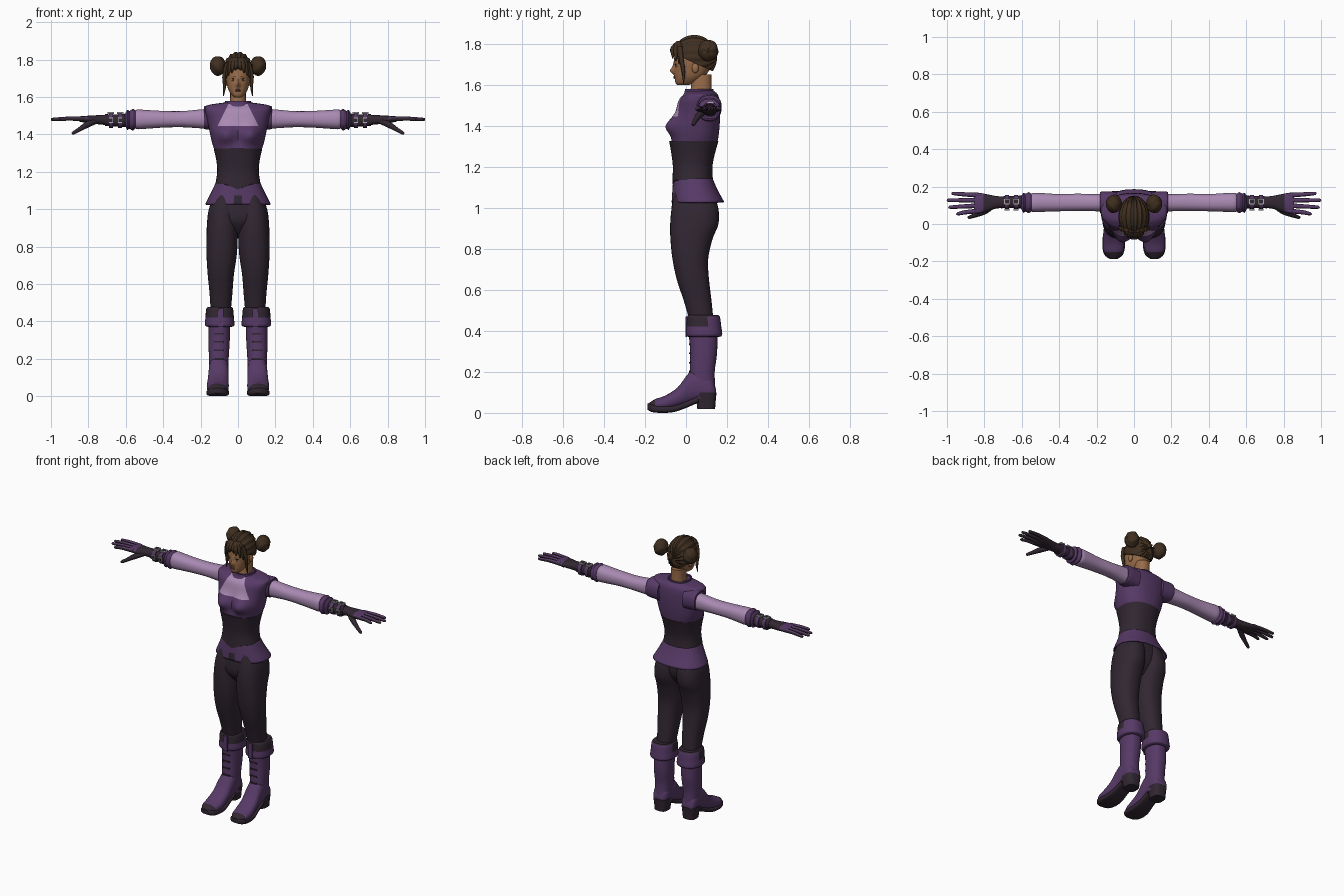
import bpy, bmesh, math
from mathutils import Vector, Matrix

if "Cube" in bpy.data.objects:
    bpy.data.objects.remove(bpy.data.objects["Cube"])


def material(name, *rgb):
    m = bpy.data.materials.new(name)
    m.use_nodes = True
    m.diffuse_color = (*rgb, 1)
    m.node_tree.nodes["Principled BSDF"].inputs["Base Color"].default_value = (*rgb, 1)
    return m


PURPLE = material("purple cloth", .095, .042, .135)
LILAC = material("lilac cloth", .40, .255, .45)
PLUM = material("dark plum", .031, .02, .031)
SKIN = material("skin", .32, .15, .067)
HAIR = material("brown hair", .05, .028, .014)
SILVER = material("silver", .45, .43, .46)
LIP = material("lips", .19, .06, .045)
WHITE = material("eye white", .5, .45, .4)


def finish(name, bm, mat, paint=None, alt=PLUM, thick=0):
    """Shade, paint faces by a rule and link the object."""
    bmesh.ops.recalc_face_normals(bm, faces=bm.faces)
    bm.normal_update()
    for f in bm.faces:
        f.smooth = True
        if paint and paint(f.calc_center_median(), f.normal):
            f.material_index = 1
    for e in bm.edges:
        if len(e.link_faces) == 2 and e.calc_face_angle(0) > .65:
            e.smooth = False
    me = bpy.data.meshes.new(name)
    bm.to_mesh(me)
    bm.free()
    me.materials.append(mat)
    me.materials.append(alt)
    ob = bpy.data.objects.new(name, me)
    bpy.context.collection.objects.link(ob)
    if thick:
        ob.modifiers.new("thickness", "SOLIDIFY").thickness = thick
    return ob


def skin_rings(bm, rings, caps=True):
    loops = [[bm.verts.new(p) for p in ring] for ring in rings]
    for a, b in zip(loops, loops[1:]):
        for i in range(len(a)):
            j = (i + 1) % len(a)
            bm.faces.new((a[i], a[j], b[j], b[i]))
    if caps:
        bm.faces.new(loops[0])
        bm.faces.new(loops[-1])


def smooth_path(pts, sub):
    out = []
    for i in range(len(pts) - 1):
        quad = [pts[min(max(i + k, 0), len(pts) - 1)] for k in (-1, 0, 1, 2)]
        for k in range(sub):
            u = k / sub
            out.append([.5 * (2 * b + (c - a) * u + (2 * a - 5 * b + 4 * c - d) * u * u
                              + (3 * b - a - 3 * c + d) * u ** 3) for a, b, c, d in zip(*quad)])
    return out + [list(pts[-1])]


def loft(name, axis, rings, mat, s=1, n=32, sub=4, power=2.3, caps=True, warp=None, cuts=(), **kw):
    """Rings are (position, min, max, min, max) across the axis."""
    def bulge(v):
        return math.copysign(abs(v) ** (2 / power), v)
    loops = []
    for t, a0, a1, b0, b1 in smooth_path(rings, sub):
        loop = []
        for k in range(n):
            w = math.tau * k / n
            a = (a0 + a1) / 2 + (a1 - a0) / 2 * bulge(math.cos(w))
            b = (b0 + b1) / 2 + (b1 - b0) / 2 * bulge(math.sin(w))
            p = Vector({"x": (t, a, b), "y": (a, t, b), "z": (a, b, t)}[axis])
            p = warp(p) if warp else p
            loop.append((p.x * s, p.y, p.z))
        loops.append(loop)
    bm = bmesh.new()
    skin_rings(bm, loops, caps)
    for co, no in cuts:
        bmesh.ops.bisect_plane(bm, geom=bm.verts[:] + bm.edges[:] + bm.faces[:], dist=1e-5,
                               plane_co=co, plane_no=no)
    return finish(name, bm, mat, **kw)


def trunk(name, rings, mat, **kw):
    """Loft symmetric in x: rings are (z, half width, front, back)."""
    return loft(name, "z", [(z, -x, x, f, b) for z, x, f, b in rings], mat, **kw)


def tube(name, pts, mat, s=1, n=10, **kw):
    """Tapered tube: points are (x, y, z, radius)."""
    path = smooth_path(pts, 4)
    pos = [Vector((p[0] * s, p[1], p[2])) for p in path]
    loops = []
    for i, p in enumerate(path):
        q = (pos[min(i + 1, len(pos) - 1)] - pos[max(i - 1, 0)]).to_track_quat("Z", "Y")
        loops.append([pos[i] + q @ Vector((math.cos(w), math.sin(w), 0)) * p[3]
                      for w in (math.tau * k / n for k in range(n))])
    bm = bmesh.new()
    skin_rings(bm, loops)
    return finish(name, bm, mat, **kw)


def ball(name, centre, radii, mat, ridges=0, swirl=0, pole="X", cut=None):
    bm = bmesh.new()
    bmesh.ops.create_uvsphere(bm, u_segments=96 if ridges else 24, v_segments=24 if ridges else 12, radius=1)
    turn = Matrix.Rotation(math.pi / 2, 3, pole)
    for v in bm.verts:
        grow = 1 + .03 * math.cos(ridges * math.atan2(v.co.y, v.co.x) + swirl * v.co.z) if ridges else 1
        p = turn @ (v.co * grow)
        v.co = Vector(a * b for a, b in zip(p, radii)) + Vector(centre)
    if cut:
        bmesh.ops.bisect_plane(bm, geom=bm.verts[:] + bm.edges[:] + bm.faces[:], dist=1e-5,
                               plane_co=cut[0], plane_no=cut[1], clear_outer=True)
        bmesh.ops.holes_fill(bm, edges=[e for e in bm.edges if e.is_boundary])
    return finish(name, bm, mat)


def box(name, centre, size, mat):
    bm = bmesh.new()
    bmesh.ops.create_cube(bm, size=1, matrix=Matrix.Translation(centre) @ Matrix.Diagonal((*size, 1)))
    return finish(name, bm, mat)


def bump(p, x, z, wide, tall, depth):
    return depth * math.exp(-((abs(p.x) - x) / wide) ** 2 - ((p.z - z) / tall) ** 2)


# Torso: vest with lilac chest panel, corset, flared peplum and collar
def bust(p):
    if p.y < .04:
        p.y -= bump(p, .068, 1.395, .055, .05, .05)
    return p


def front_point(p):
    if p.y < .03 and p.z < 1.18:
        p.z -= .03 * max(0, 1 - abs(p.x) / .07) * (1.18 - p.z) / .045
    return p


def hem(p):
    p.z += .16 * (p.y + .05) * max(0, 1.12 - p.z)
    return p


trunk("vest", [(1.312, .125, -.072, .152), (1.36, .14, -.06, .16), (1.42, .153, -.055, .165),
               (1.48, .165, -.047, .166), (1.53, .176, -.032, .162), (1.555, .165, -.005, .152),
               (1.57, .07, .005, .135)], PURPLE, n=64, sub=6, warp=bust, alt=LILAC,
      cuts=[((.06, 0, 1.545), (1, 0, .5)), ((-.06, 0, 1.545), (-1, 0, .5)), ((0, 0, 1.445), (0, 0, 1))],
      paint=lambda c, n: c.y < .05 and c.z > 1.445 and abs(c.x) < .06 + .5 * (1.545 - c.z))
trunk("corset", [(1.135, .121, -.067, .131), (1.2, .111, -.064, .129), (1.26, .116, -.071, .14),
                 (1.325, .13, -.082, .158)], PLUM, n=64, warp=front_point)
trunk("peplum", [(1.145, .118, -.062, .129), (1.09, .143, -.066, .152), (1.025, .176, -.07, .186)],
      PURPLE, n=64, caps=False, thick=.008, warp=hem,
      paint=lambda c, n: c.y < 0 and abs(c.x) < .016 and c.z < 1.07)
trunk("collar", [(1.535, .085, -.02, .145), (1.56, .074, -.008, .137), (1.578, .07, -.005, .133)],
      PURPLE, caps=False, thick=.008)
trunk("hips", [(.87, .04, -.02, .08), (.93, .11, -.066, .125), (1.0, .15, -.07, .14),
               (1.12, .115, -.058, .125)], PLUM)

# Head and face
def nose(p):
    if p.y < 0:
        p.y -= bump(p, 0, 1.666, .011, .014, .018) + bump(p, 0, 1.685, .008, .02, .007)
        p.y += bump(p, .027, 1.692, .014, .01, .004)
    return p


trunk("neck", [(1.5, .055, .01, .135), (1.57, .043, .022, .125), (1.65, .042, .03, .125)], SKIN)
trunk("head", [(1.597, .018, -.042, .01), (1.61, .034, -.052, .045), (1.64, .052, -.056, .09),
               (1.68, .062, -.058, .12), (1.72, .067, -.058, .135), (1.77, .066, -.05, .135),
               (1.81, .045, -.015, .1)], SKIN, n=64, sub=6, warp=nose)
ball("upper_lip", (0, -.055, 1.638), (.017, .007, .0035), LIP)
ball("lower_lip", (0, -.054, 1.632), (.014, .007, .004), LIP)

# Hair cap, fringe, side locks and buns
ball("hair_cap", (0, .04, 1.73), (.081, .108, .11), HAIR, ridges=18,
     cut=((0, -.07, 1.755), (0, -.095, -.21)))
for s, side in ((1, "left"), (-1, "right")):
    ball(side + "_eye", (.027 * s, -.042, 1.69), (.012, .008, .006), WHITE)
    ball(side + "_iris", (.026 * s, -.047, 1.69), (.0055, .005, .006), PLUM)
    tube(side + "_lash", [(.013, -.053, 1.694, .0015), (.027, -.05, 1.698, .0025), (.041, -.037, 1.694, .0015)], HAIR, s)
    tube(side + "_brow", [(.011, -.057, 1.707, .002), (.028, -.049, 1.713, .003), (.045, -.033, 1.71, .0015)], HAIR, s)
    ball(side + "_ear", (.066 * s, .045, 1.68), (.01, .017, .024), SKIN)
    ball(side + "_bun", (.108 * s, .108, 1.766), (.042, .049, .052), HAIR, ridges=5, swirl=4 * s, pole="Y")
    for i, (x, y, z) in enumerate([(.014, -.066, 1.742), (.034, -.064, 1.728), (.052, -.05, 1.715), (.064, -.034, 1.7)]):
        tube(f"{side}_fringe_{i + 1}", [(.008 + .2 * x, -.035, 1.805, .012), (.75 * x, y + .002, 1.772, .014),
                                        (x, y, z, .003)], HAIR, s)
    tube(side + "_lock", [(.055, -.03, 1.785, .013), (.073, -.022, 1.72, .011), (.072, -.012, 1.66, .009),
                          (.078, -.012, 1.605, .002)], HAIR, s)

# Arms, cuffs, bracers and gloves
def back_of_glove(c, n):
    return n.z > .45 and abs(c.x) > .8


for s, side in ((1, "left"), (-1, "right")):
    loft(side + "_shoulder_cap", "x", [(.09, .05, .172, 1.42, 1.55), (.165, .053, .174, 1.426, 1.553),
                                       (.181, .058, .17, 1.43, 1.547)], PURPLE, s)
    loft(side + "_sleeve", "x", [(.12, .062, .165, 1.428, 1.538), (.2, .068, .16, 1.432, 1.533),
                                 (.3, .07, .162, 1.438, 1.524), (.4, .068, .16, 1.436, 1.525),
                                 (.49, .065, .165, 1.43, 1.53), (.54, .064, .166, 1.428, 1.532),
                                 (.56, .078, .152, 1.445, 1.515)], LILAC, s)
    loft(side + "_sleeve_cuff", "x", [(.545, .072, .158, 1.435, 1.525), (.562, .058, .17, 1.42, 1.536),
                                      (.58, .066, .162, 1.43, 1.525), (.592, .06, .166, 1.424, 1.53),
                                      (.605, .085, .145, 1.45, 1.505)], PURPLE, s)
    loft(side + "_bracer", "x", [(.59, .082, .152, 1.438, 1.512), (.65, .085, .15, 1.442, 1.506),
                                 (.71, .084, .148, 1.445, 1.508)], PLUM, s)
    for i, x in enumerate((.63, .68)):
        loft(f"{side}_strap_{i + 1}", "x", [(x - .011, .078, .156, 1.433, 1.514), (x + .011, .078, .156, 1.433, 1.513)],
             PURPLE, s, sub=1)
        for part, grow, mat in (("buckle", 0, SILVER), ("buckle_inset", .004, PLUM)):
            size = .034 - 3 * grow
            box(f"{side}_{part}_top_{i + 1}", (x * s, .12, 1.514 + grow / 4), (size, size, .009), mat)
            box(f"{side}_{part}_front_{i + 1}", (x * s, .078 - grow / 4, 1.475), (size * .8, .009, size * .8), mat)
    loft(side + "_palm", "x", [(.69, .086, .146, 1.448, 1.505), (.74, .082, .15, 1.453, 1.503),
                               (.79, .066, .16, 1.458, 1.5), (.84, .058, .168, 1.466, 1.497),
                               (.855, .066, .162, 1.473, 1.492)], PLUM, s, paint=back_of_glove, alt=PURPLE)
    for name, y, tip_x, tip_y in (("index", .071, .95, .055), ("middle", .099, .99, .09),
                                  ("ring", .127, .998, .127), ("little", .153, .975, .163)):
        tube(f"{side}_{name}_finger", [(.82, y, 1.482, .013), (.9, (y + tip_y) / 2, 1.484, .0115),
                                       (tip_x - .01, tip_y, 1.48, .009), (tip_x, tip_y, 1.479, .004)],
             PLUM, s, paint=back_of_glove, alt=PURPLE)
    tube(side + "_thumb", [(.75, .1, 1.475, .015), (.8, .068, 1.455, .017), (.845, .048, 1.428, .012),
                           (.88, .036, 1.407, .009), (.887, .034, 1.402, .004)], PLUM, s)

# Legs and boots
for s, side in ((1, "left"), (-1, "right")):
    loft(side + "_leg", "z", [(.44, .04, .145, .02, .135), (.55, .03, .152, -.012, .124),
                              (.65, .022, .162, -.045, .112), (.75, .007, .168, -.066, .108),
                              (.85, .001, .168, -.076, .13), (.92, 0, .166, -.077, .158),
                              (1.0, 0, .156, -.07, .157), (1.08, 0, .125, -.055, .13)], PLUM, s)
    loft(side + "_boot_shaft", "z", [(.07, .056, .15, .03, .143), (.12, .053, .152, .018, .143),
                                     (.2, .05, .155, .018, .14), (.3, .044, .158, .02, .152),
                                     (.42, .04, .156, .01, .152)], PURPLE, s)
    loft(side + "_boot_cuff", "z", [(.37, .04, .155, .015, .155), (.378, .02, .176, .002, .176),
                                    (.42, .022, .174, .002, .172), (.465, .026, .17, .005, .166),
                                    (.477, .034, .162, .012, .158)], PURPLE, s,
         paint=lambda c, n: c.z > .472 or (c.z > .42 and c.y < .11))
    box(side + "_cuff_strap", (.092 * s, .001, .42), (.03, .009, .1), PURPLE)
    for i in range(4):
        box(f"{side}_lace_{i + 1}", (.1 * s, .02, .2 + .045 * i), (.05, .009, .008), PLUM)
    loft(side + "_foot", "y", [(.145, .075, .135, .075, .12), (.12, .055, .153, .055, .18),
                               (.05, .05, .156, .05, .215), (.01, .05, .158, .04, .19),
                               (-.04, .05, .163, .025, .125), (-.1, .05, .167, .012, .085),
                               (-.15, .06, .16, .013, .067), (-.185, .09, .128, .02, .045)], PURPLE, s,
         paint=lambda c, n: c.y < -.155)
    loft(side + "_sole", "y", [(.06, .056, .152, .05, .085), (0, .055, .155, .024, .056),
                               (-.06, .048, .166, .004, .036), (-.12, .048, .169, 0, .035),
                               (-.165, .06, .158, .004, .042), (-.188, .09, .128, .016, .045)], PLUM, s, power=3.5)
    loft(side + "_heel", "z", [(.02, .062, .146, .055, .142), (.06, .058, .15, .05, .145),
                               (.1, .053, .155, .04, .149)], PLUM, s, power=3)
